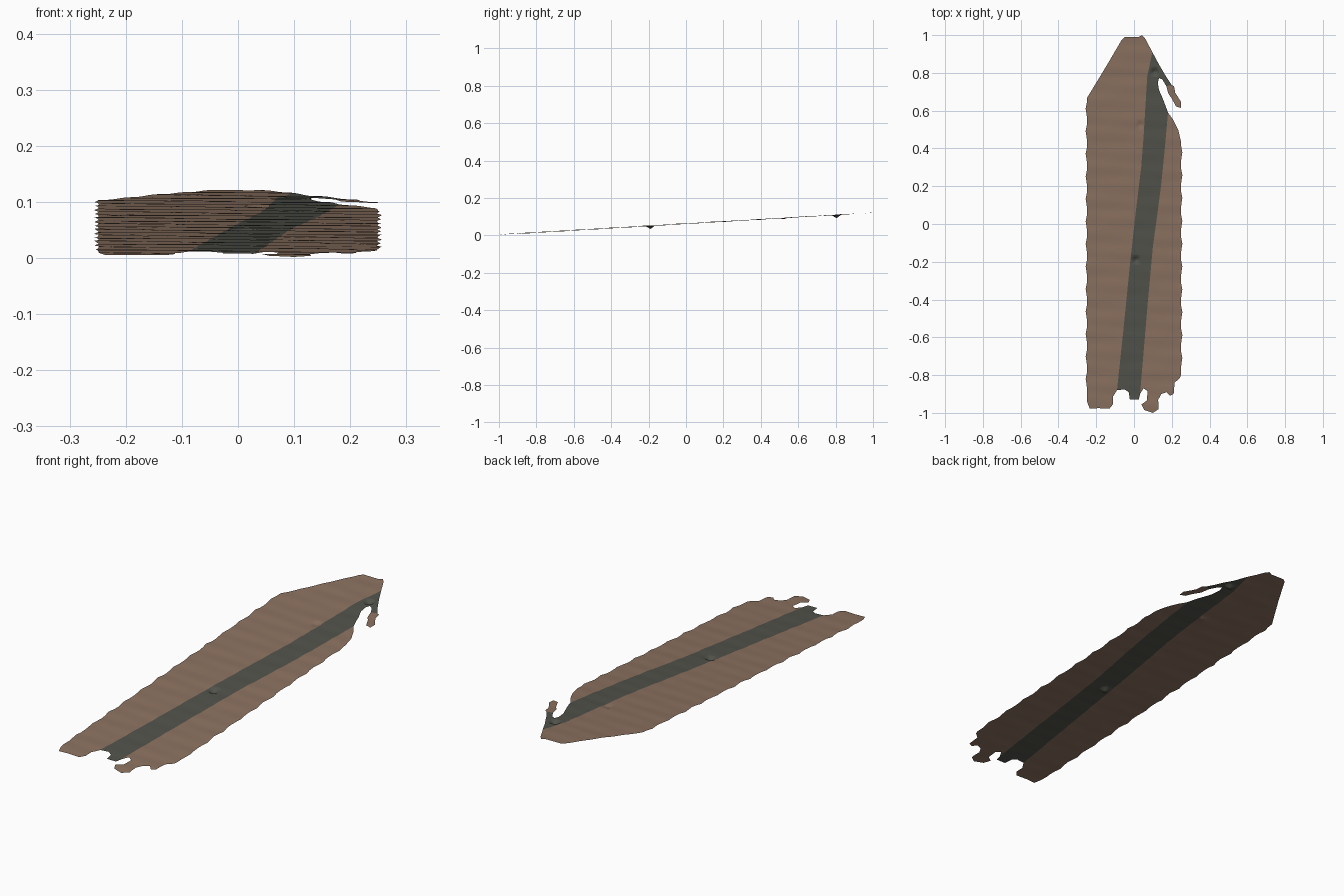
import bpy, bmesh, math
from mathutils import Vector

if "Cube" in bpy.data.objects:
    bpy.data.objects.remove(bpy.data.objects["Cube"])


def material(name, rgb):
    m = bpy.data.materials.new(name)
    m.diffuse_color = (*rgb, 1)
    m.use_nodes = True
    m.node_tree.nodes["Principled BSDF"].inputs["Base Color"].default_value = m.diffuse_color
    return m


brown = material("faded brown cloth", (0.26, 0.168, 0.117))
dark = material("dark grey green cloth", (0.084, 0.086, 0.07))

# Pinched puckers in the cloth: x, y, depth
PUCKERS = [(0.01, -0.19, 0.016), (0.11, 0.805, 0.018), (0.035, 0.525, 0.006)]


def height(x, y):
    """Sloping sheet with fine ripples and small downward puckers."""
    z = 0.0035 + 0.0588 * (y + 1) - 0.006 * x
    z += 0.0007 * math.sin(71 * y + 5 * x) + 0.0005 * math.sin(37 * y - 14 * x)
    for px, py, depth in PUCKERS:
        d = math.hypot(x - px, y - py)
        z -= depth * max(0, 1 - d / 0.026)
    return z


def frayed_edge(side, y0, y1):
    """Long edge with small regular fraying, from y0 to y1."""
    n = max(2, round(abs(y1 - y0) / 0.03))
    pts = []
    for i in range(n + 1):
        bump = (0, 0.002, 0.008, 0.003)[i % 4] if 0 < i < n else 0
        pts.append((side * (0.248 + bump), y0 + (y1 - y0) * i / n))
    return pts


def cloth_panel(name, outline, mat):
    """Fill an outline, slice it into a fine grid and drape it."""
    bm = bmesh.new()
    face = bm.faces.new([bm.verts.new((x, y, 0)) for x, y in outline])
    face.normal_update()
    if face.normal.z < 0:
        face.normal_flip()
    bmesh.ops.triangulate(bm, faces=bm.faces[:])
    offsets = (-0.026, -0.013, 0, 0.013, 0.026)
    xs = [i * 0.04 for i in range(-6, 7)] + [p[0] + o for p in PUCKERS for o in offsets]
    ys = [i * 0.02 for i in range(-50, 51)] + [p[1] + o for p in PUCKERS for o in offsets]
    for values, normal in ((xs, Vector((1, 0, 0))), (ys, Vector((0, 1, 0)))):
        for v in values:
            bmesh.ops.bisect_plane(bm, geom=bm.verts[:] + bm.edges[:] + bm.faces[:],
                                   plane_co=normal * v, plane_no=normal, dist=1e-5)
    for v in bm.verts:
        v.co.z = max(0, height(v.co.x, v.co.y))
    mesh = bpy.data.meshes.new(name)
    bm.to_mesh(mesh)
    bm.free()
    mesh.materials.append(mat)
    obj = bpy.data.objects.new(name, mesh)
    bpy.context.collection.objects.link(obj)
    mesh.shade_smooth()
    return obj


# Seams on either side of the stripe, listed from the torn hem upwards
left_seam = [(-0.09, -0.88), (-0.055, -0.55), (-0.02, -0.2), (0.01, 0.07),
             (0.038, 0.3), (0.05, 0.45), (0.07, 0.78), (0.097, 0.91)]
right_seam = [(0.032, -0.9), (0.07, -0.45), (0.1, -0.12), (0.13, 0.1),
              (0.145, 0.22), (0.165, 0.42), (0.18, 0.59)]
tip_seam = [(0.2, 0.735), (0.171, 0.73)]

# Left panel with the pointed top
cloth_panel("left_panel", left_seam
            + [(0.06, 0.98), (0.043, 1.0), (0.025, 0.99), (-0.05, 0.99), (-0.065, 0.975),
               (-0.15, 0.83), (-0.235, 0.69)]
            + frayed_edge(-1, 0.67, -0.94)
            + [(-0.235, -0.978), (-0.19, -0.975), (-0.13, -0.978), (-0.112, -0.955),
               (-0.112, -0.915)], brown)

# Dark stripe, including the torn neck at its top
cloth_panel("stripe", left_seam + [(0.132, 0.845), (0.17, 0.78)] + tip_seam
            + [(0.15, 0.765), (0.133, 0.773), (0.126, 0.75), (0.132, 0.71), (0.15, 0.67)]
            + right_seam[::-1]
            + [(0.025, -0.93), (-0.022, -0.93), (-0.028, -0.89), (-0.05, -0.875)], dark)

# Right panel with ragged hem
cloth_panel("right_panel", right_seam + [(0.205, 0.555), (0.235, 0.495)]
            + frayed_edge(1, 0.44, -0.8)
            + [(0.243, -0.815), (0.215, -0.84), (0.21, -0.9), (0.19, -0.91), (0.172, -0.89),
               (0.145, -0.9), (0.128, -0.93), (0.13, -0.98), (0.1, -1.0), (0.055, -0.985),
               (0.04, -0.955), (0.068, -0.935), (0.072, -0.885), (0.05, -0.87)], brown)

# Loose torn scrap hanging from the stripe
cloth_panel("torn_scrap", tip_seam[::-1]
            + [(0.212, 0.73), (0.218, 0.695), (0.25, 0.645), (0.248, 0.615),
               (0.222, 0.622), (0.2, 0.665), (0.182, 0.69)], brown)
